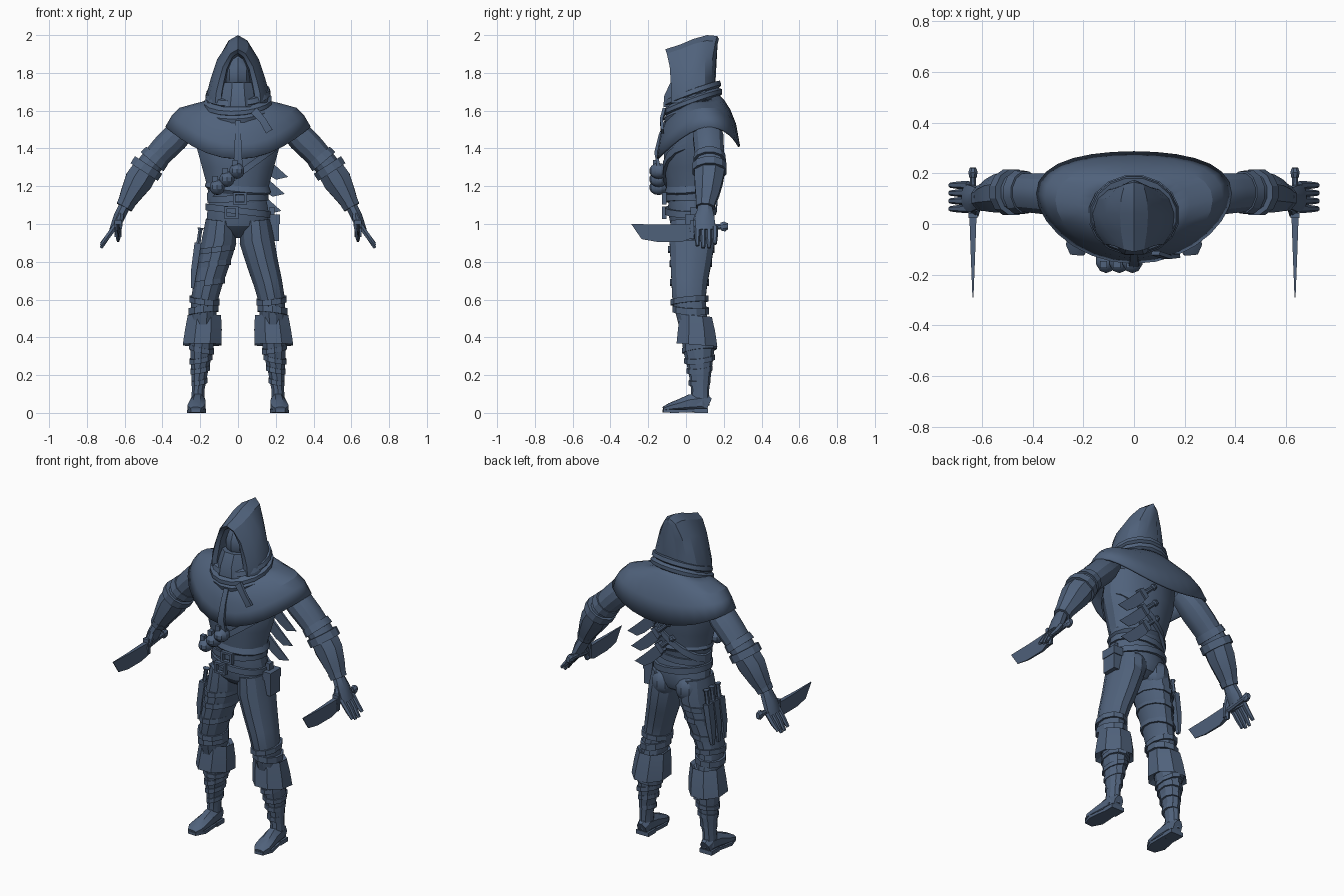
import bpy, bmesh, math
from mathutils import Vector, Matrix

mat = bpy.data.materials.new("slate blue")
mat.diffuse_color = (0.08, 0.122, 0.2, 1)


def finish(name, bm, mirror=False, thick=0):
    bmesh.ops.recalc_face_normals(bm, faces=bm.faces)
    me = bpy.data.meshes.new(name)
    bm.to_mesh(me)
    bm.free()
    me.materials.append(mat)
    ob = bpy.data.objects.new(name, me)
    bpy.context.collection.objects.link(ob)
    if thick:
        m = ob.modifiers.new("thickness", 'SOLIDIFY')
        m.thickness = thick
    if mirror:
        m = ob.modifiers.new("mirror", 'MIRROR')
        m.use_mirror_merge = False
    return ob


def loft(name, rings, closed=True, cap=True, mirror=False, thick=0):
    """Skin a list of point rings."""
    bm = bmesh.new()
    vs = [[bm.verts.new(p) for p in r] for r in rings]
    n = len(rings[0])
    for a, b in zip(vs, vs[1:]):
        for i in range(n if closed else n - 1):
            j = (i + 1) % n
            bm.faces.new((a[i], a[j], b[j], b[i]))
    if cap:
        bm.faces.new(vs[0])
        bm.faces.new(vs[-1])
    return finish(name, bm, mirror, thick)


def tube(name, secs, n=12, mirror=False, flat=False, tilt=(0, 0)):
    """Loft sections (x, y, z, half width, half depth) along a path."""
    c = [Vector(s[:3]) for s in secs]
    k = 1 / math.cos(math.pi / n)
    rings = []
    for i, s in enumerate(secs):
        d = (c[min(i + 1, len(c) - 1)] - c[max(i - 1, 0)]).normalized()
        ref = Vector((0, 0, 1)) if abs(d.y) > 0.8 else Vector((0, 1, 0))
        u = ref.cross(d).normalized()
        v = d.cross(u)
        if flat:
            u, v = Vector((1, 0, 0)), Vector((0, 1, 0))
        ring = []
        for j in range(n):
            t = 2 * math.pi * (j + 0.5) / n
            o = u * s[3] * k * math.cos(t) + v * s[4] * k * math.sin(t)
            o.z += tilt[0] * o.x + tilt[1] * o.y
            ring.append(c[i] + o)
        rings.append(ring)
    return loft(name, rings, mirror=mirror)


def band(name, x, y, z, a, b, h, n=12, mirror=False, tilt=(0, 0)):
    """Strap or belt around a limb."""
    return tube(name, [(x, y, z - h / 2, a, b), (x, y, z + h / 2, a, b)], n, mirror, True, tilt)


def box(name, x, y, z, a, b, h, mirror=False):
    return band(name, x, y, z, a, b, 2 * h, 4, mirror)


def ball(name, x, y, z, a, b, h, mirror=False):
    bm = bmesh.new()
    bmesh.ops.create_uvsphere(bm, u_segments=10, v_segments=7, radius=1,
                              matrix=Matrix.Translation((x, y, z)) @ Matrix.Diagonal((a, b, h, 1)))
    return finish(name, bm, mirror)


# Hood: arches running from the recessed face opening to the back
arch = [(1, 0), (.97, .18), (.86, .38), (.66, .68), (.33, .92), (0, 1)]
arch += [(-w, h) for w, h in arch[-2::-1]]
hood = []
for y, w, top, lean in [(-.01, .08, 1.89, 0), (-.075, .09, 1.905, -.012), (-.08, .12, 1.925, -.03),
                        (-.03, .155, 1.95, 0), (.04, .168, 1.98, 0), (.1, .15, 2.0, .012),
                        (.135, .11, 1.995, .03), (.15, .055, 1.98, .024)]:
    hood.append([Vector((w * p, y + lean * h ** 4, 1.64 + (top - 1.64) * h)) for p, h in arch])
loft("hood", hood, closed=False)
ball("face", 0, .03, 1.79, .078, .1, .11)
tube("face_mask", [(0, -.03, 1.62, .1, .09), (0, -.035, 1.68, .085, .08), (0, -.02, 1.75, .075, .062)], 8, flat=True)

# Scarf: folded collar, lower at the front
folds = [(.13, 1.71), (.165, 1.705), (.172, 1.68), (.155, 1.67), (.178, 1.655), (.178, 1.633),
         (.158, 1.625), (.172, 1.612), (.165, 1.588), (.13, 1.58)]
tube("scarf", [(0, .035, z, r, r * .88) for r, z in folds], 16, flat=True, tilt=(.06, .36))
tube("scarf_tail", [(.085, -.115, 1.6, .022, .008), (.13, -.13, 1.55, .018, .008), (.165, -.125, 1.49, .02, .008)], 4)

# Shoulder cape: hem dips at front and back, sides sit back over the arms
cape = []
for rx, cy, ry, zs, zf, zb in [(.13, .04, .12, 1.66, 1.58, 1.70), (.22, .045, .155, 1.64, 1.54, 1.66),
                               (.31, .05, .185, 1.615, 1.48, 1.605), (.35, .06, .205, 1.575, 1.42, 1.53),
                               (.385, .065, .222, 1.515, 1.345, 1.41)]:
    ring = []
    for j in range(28):
        t = 2 * math.pi * j / 28
        s = math.sin(t)
        ring.append(Vector((rx * math.cos(t), cy + ry * s + .055 * math.cos(t) ** 2 * rx / .385,
                            zs + ((zb if s > 0 else zf) - zs) * s * s)))
    cape.append(ring)
loft("shoulder_cape", cape, cap=False, thick=.012)
tube("cape_front_strip", [(0, -.1, 1.56, .014, .008), (0, -.137, 1.47, .016, .008), (0, -.16, 1.38, .02, .008),
                          (0, -.14, 1.28, .026, .01)], 4)

# Torso, shirt hem, pelvis
tube("torso", [(0, .05, 1.62, .13, .09), (0, .05, 1.53, .225, .13), (0, .03, 1.41, .22, .15),
               (0, .025, 1.3, .19, .138), (0, .02, 1.2, .163, .122), (0, .02, 1.1, .148, .113)], 16, flat=True)
tube("shirt_hem", [(0, .02, 1.225, .16, .118), (0, .02, 1.185, .175, .132), (0, .02, 1.165, .15, .12)], 16,
     flat=True, tilt=(-.1, .1))
tube("pelvis", [(0, .02, 1.14, .148, .113), (0, .025, 1.06, .163, .12), (0, .035, .99, .168, .115),
                (0, .045, .95, .11, .09), (0, .045, .925, .04, .05)], 16, flat=True)
ball("buttock", .08, .09, .965, .075, .075, .085, True)

# Belts and buckles
band("upper_belt", 0, .02, 1.135, .162, .128, .035, 16, tilt=(.05, 0))
band("lower_belt", 0, .025, 1.07, .172, .135, .035, 16, tilt=(-.12, 0))
for x, z in [(.01, 1.135), (-.035, 1.06)]:
    for s in (-1, 1):
        box("buckle_side", x + s * .03, -.116, z, .007, .012, .033)
        box("buckle_bar", x, -.116, z + s * .027, .03, .012, .006)

# Bandolier with round pouches in front
band("bandolier", .025, .025, 1.28, .19, .148, .04, 16, tilt=(.72, 0))
for i in range(3):
    ball("round_pouch", -.11 + i * .052, -.145, 1.195 + i * .043, .042, .05, .042)
    box("pouch_knob", -.12 + i * .052, -.16, 1.238 + i * .043, .014, .014, .016)

# Knife blade outline (y, z, half thickness), tip towards -y
OUT = [(-.29, 1.0, .002), (-.14, .997, .008), (.03, 1.0, .014), (.03, .925, .012), (-.02, .906, .006),
       (-.15, .905, .004), (-.235, .92, .002)]


def blade(name, matrix, mirror=False):
    pts = [(y - .03, z - .965, t) for y, z, t in OUT]
    loft(name, [[matrix @ Vector((s * t, y, z)) for y, z, t in pts] for s in (-1, 1)], mirror=mirror)


blade("hand_knife_blade", Matrix.Translation((.635, .03, .965)), True)
tube("hand_knife_handle", [(.635, .02, .97, .014, .018), (.635, .19, .987, .012, .014)], 8, True)
tube("hand_knife_pommel", [(.635, .185, .985, .015, .022), (.635, .205, .987, .018, .026),
                           (.635, .222, .988, .012, .016)], 8, True)
box("hand_knife_guard", .635, .033, .975, .018, .01, .045, True)

# Throwing knives sheathed across the back
for i in range(3):
    p = Vector((.09 - .018 * i, .18 - .009 * i, 1.38 - .09 * i))
    rot = Matrix.Rotation(math.radians(43), 4, 'Y') @ Matrix.Rotation(math.radians(90), 4, 'Z')
    blade("back_knife_blade", Matrix.Translation(p) @ rot @ Matrix.Scale(.68, 4))
    d = Vector((-.73, 0, .68))
    tube("back_knife_handle", [(*p, .014, .014), (*(p + d * .09), .011, .011), (*(p + d * .1), .018, .018),
                               (*(p + d * .12), .014, .014)], 8)
    tube("back_knife_guard", [(*(p - d * .015), .034, .018), (*(p + d * .015), .028, .018)], 4)

# Arms, elbow cuffs, forearm guards
tube("upper_arm", [(.24, .095, 1.545, .05, .06), (.285, .11, 1.505, .066, .072), (.335, .118, 1.455, .074, .08),
                   (.39, .122, 1.4, .072, .078), (.45, .125, 1.335, .066, .075), (.5, .125, 1.27, .066, .075)], 12, True)
tube("elbow_cuff_upper", [(.428, .125, 1.362, .074, .082), (.455, .125, 1.33, .079, .086)], 12, True)
tube("elbow_cuff_lower", [(.473, .125, 1.312, .086, .09), (.497, .125, 1.275, .086, .09)], 12, True)
tube("forearm", [(.49, .125, 1.285, .07, .08), (.525, .12, 1.23, .075, .075), (.565, .112, 1.16, .058, .063),
                 (.6, .102, 1.095, .041, .046)], 8, True)
tube("wrist_band", [(.588, .104, 1.115, .048, .052), (.603, .102, 1.088, .044, .048)], 8, True)

# Hands
tube("palm", [(.6, .1, 1.095, .03, .036), (.63, .1, 1.035, .03, .05), (.66, .103, .965, .022, .055)], 8, True)
for i, drop in enumerate((.885, .873, .873, .895)):
    y = .06 + i * .031
    tube("finger", [(.652, y, .985, .014, .015), (.692, y, .93, .013, .013), (.725, y, drop, .008, .009)], 6, True)
tube("thumb", [(.622, .07, 1.05, .017, .018), (.628, .04, .985, .015, .016), (.638, .035, .92, .009, .01)], 6, True)

# Legs and knee wraps
tube("leg", [(.09, .03, 1.02, .08, .11), (.1, .033, .91, .092, .12), (.13, .025, .79, .083, .107),
             (.158, .018, .69, .076, .095), (.178, .016, .6, .07, .088), (.183, .03, .52, .068, .08),
             (.185, .05, .42, .06, .075)], 12, True)
band("knee_wrap_upper", .178, .018, .595, .08, .096, .03, 10, True, (.1, .1))
band("knee_wrap_lower", .182, .026, .545, .08, .092, .035, 10, True, (-.12, -.05))

# Flared boot cuffs, shins with wraps, shoes
tube("boot_cuff", [(.178, .05, .5, .07, .07), (.178, .052, .515, .088, .085), (.183, .056, .44, .097, .098),
                   (.19, .058, .36, .102, .108), (.19, .06, .385, .07, .08)], 8, True, True, (0, -.08))
tube("shin", [(.188, .062, .42, .065, .085), (.193, .068, .33, .06, .078), (.203, .074, .22, .044, .058),
              (.211, .075, .12, .033, .045), (.213, .072, .04, .038, .05)], 10, True)
for z, a, b in [(.34, .066, .088), (.285, .06, .078), (.23, .051, .066), (.165, .042, .055)]:
    band("shin_wrap", .213 - z * .06, .072, z, a, b, .026, 10, True, (.2 if a > .06 else -.2, .12))
tube("shoe", [(.212, .12, .04, .028, .04), (.212, .085, .056, .037, .054), (.213, .02, .05, .04, .047),
              (.217, -.03, .04, .045, .034), (.222, -.085, .03, .046, .022), (.224, -.12, .02, .028, .012)], 8, True)
box("shoe_heel", .212, .08, .012, .042, .036, .012, True)
tube("shoe_sole", [(.213, .045, .012, .04, .008), (.22, -.06, .009, .05, .009), (.224, -.122, .01, .026, .008)], 4, True)

# Thigh straps and sheaths on one leg
band("thigh_strap", -.113, .029, .865, .098, .123, .03, 12, tilt=(.12, 0))
band("thigh_strap", -.13, .025, .79, .092, .113, .03, 12, tilt=(.1, 0))
band("thigh_strap", -.155, .018, .69, .085, .103, .03, 12, tilt=(.12, 0))
for y in (-.02, .035, .09):
    tube("thigh_sheath", [(-.212, y, .9, .018, .024), (-.232, y, .76, .016, .022), (-.242, y, .66, .008, .01)], 4)
    tube("thigh_knife_handle", [(-.21, y, .895, .011, .012), (-.2, y, .965, .01, .011), (-.198, y, .98, .017, .017)], 6)

# Hip pouch on the other side
box("hip_pouch", .19, .045, .97, .028, .045, .06)
box("hip_pouch_flap", .19, .045, 1.025, .032, .05, .025)
box("hip_pouch_loop", .18, .045, 1.06, .012, .02, .03)

# Smooth gentle bends, keep creases crisp
for ob in bpy.data.objects:
    ob.select_set(True)
    bpy.context.view_layer.objects.active = ob
bpy.ops.object.shade_smooth_by_angle(angle=math.radians(28))
